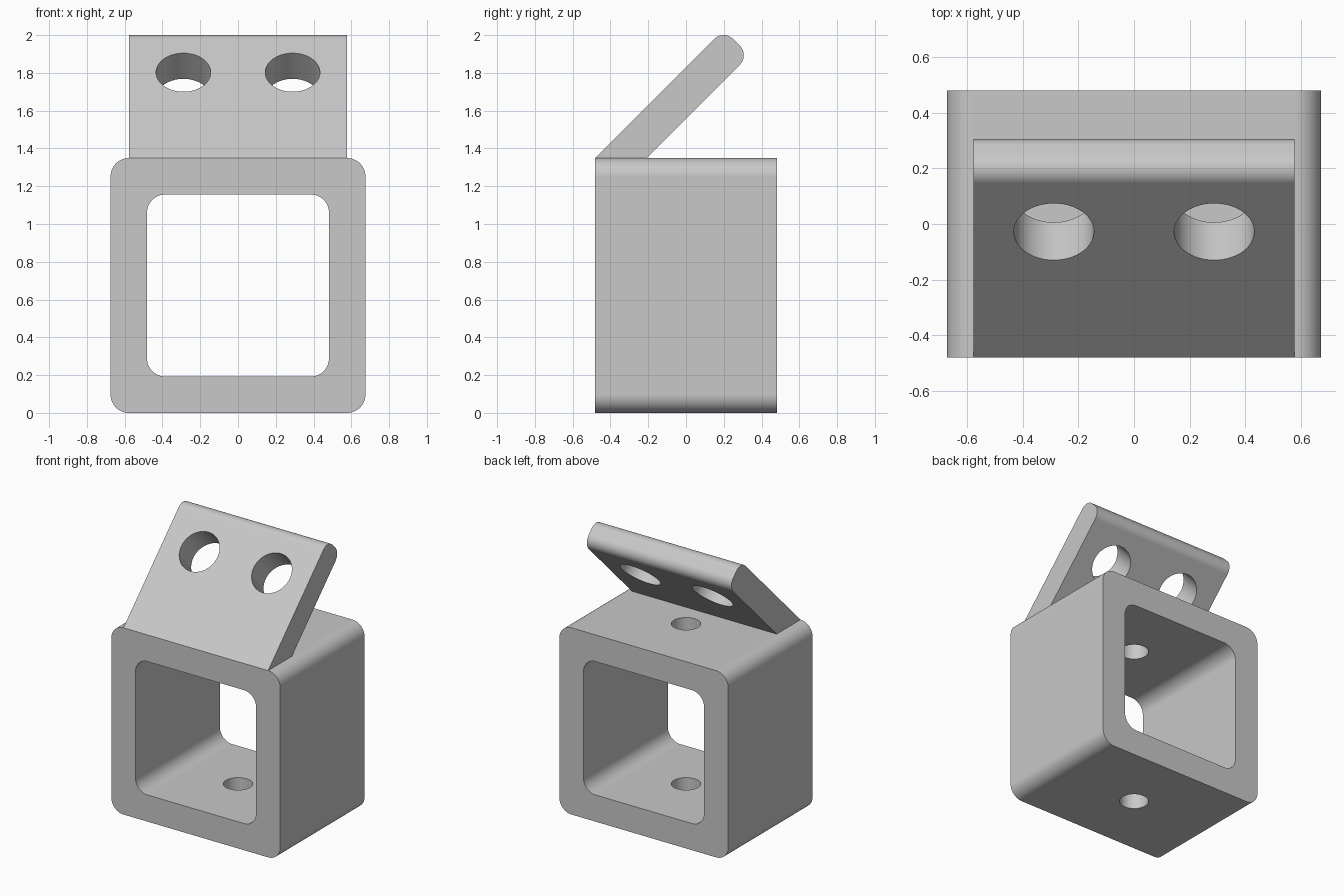
import bpy, bmesh, math
from mathutils import Vector, Matrix

U = 0.09634            # one design unit
TOP = 14 * U           # top of the square tube
HALF = 5 * U           # half depth of the tube

if "Cube" in bpy.data.objects:
    bpy.data.objects.remove(bpy.data.objects["Cube"], do_unlink=True)

grey = bpy.data.materials.new("light grey")
grey.use_nodes = True
colour = (0.58, 0.58, 0.58, 1)
grey.diffuse_color = colour
grey.node_tree.nodes["Principled BSDF"].inputs["Base Color"].default_value = colour


def fillet(corners, radii, steps=14):
    """Round the corners of a convex outline."""
    out = []
    for i, (p, r) in enumerate(zip(corners, radii)):
        p = Vector(p)
        if r == 0:
            out.append(p)
            continue
        a = (Vector(corners[i - 1]) - p).normalized()
        b = (Vector(corners[(i + 1) % len(corners)]) - p).normalized()
        half = a.angle(b) / 2
        centre = p + (a + b).normalized() * r / math.sin(half)
        start = p + a * r / math.tan(half) - centre
        end = p + b * r / math.tan(half) - centre
        sweep = start.angle(end)
        for k in range(steps + 1):
            t = k / steps
            out.append(centre + (start * math.sin((1 - t) * sweep)
                                 + end * math.sin(t * sweep)) / math.sin(sweep))
    return out


def link(name, bm):
    bmesh.ops.recalc_face_normals(bm, faces=bm.faces)
    mesh = bpy.data.meshes.new(name)
    bm.to_mesh(mesh)
    bm.free()
    obj = bpy.data.objects.new(name, mesh)
    bpy.context.scene.collection.objects.link(obj)
    return obj


def prism(name, points, length):
    """Extrude a 3D outline along a vector."""
    bm = bmesh.new()
    face = bm.faces.new([bm.verts.new(p) for p in points])
    ext = bmesh.ops.extrude_face_region(bm, geom=[face])
    moved = [v for v in ext["geom"] if isinstance(v, bmesh.types.BMVert)]
    bmesh.ops.translate(bm, verts=moved, vec=length)
    return link(name, bm)


def cylinder(name, radius, depth, matrix):
    bm = bmesh.new()
    bmesh.ops.create_cone(bm, cap_ends=True, segments=64, radius1=radius,
                          radius2=radius, depth=depth, matrix=matrix)
    return link(name, bm)


def cut(obj, cutters):
    for c in cutters:
        mod = obj.modifiers.new("cut", 'BOOLEAN')
        mod.operation = 'DIFFERENCE'
        mod.solver = 'EXACT'
        mod.object = c
    graph = bpy.context.evaluated_depsgraph_get()
    mesh = bpy.data.meshes.new_from_object(obj.evaluated_get(graph))
    obj.modifiers.clear()
    obj.data = mesh
    for c in cutters:
        bpy.data.objects.remove(c, do_unlink=True)


def finish(obj):
    obj.data.materials.clear()
    obj.data.materials.append(grey)
    bpy.ops.object.select_all(action='DESELECT')
    obj.select_set(True)
    bpy.context.view_layer.objects.active = obj
    bpy.ops.object.shade_smooth_by_angle(angle=math.radians(30))
    # keep the flats flat beside the rounded corners
    mod = obj.modifiers.new("flat normals", 'WEIGHTED_NORMAL')
    mod.keep_sharp = True


def square(half, y):
    mid = TOP / 2
    pts = [(-half, mid - half), (half, mid - half),
           (half, mid + half), (-half, mid + half)]
    return [(p.x, y, p.y) for p in fillet(pts, [U] * 4)]


# Square tube with rounded corners and a vertical hole through both walls
tube = prism("square_tube", square(7 * U, -HALF), (0, 2 * HALF, 0))
bore = prism("bore_cutter", square(5 * U, -HALF - U), (0, 2 * HALF + 2 * U, 0))
pin = cylinder("pin_cutter", U, 16 * U, Matrix.Translation((0, 0, TOP / 2)))
cut(tube, [bore, pin])
finish(tube)

# Plate leaning back at 45 degrees from the front top edge
along = Vector((1, 1)).normalized()
inward = Vector((1, -1)).normalized()
foot = Vector((-HALF, TOP))
tip = foot + along * 10 * U
outline = fillet([foot, foot + Vector((2 * math.sqrt(2) * U, 0)),
                  tip + inward * 2 * U, tip], [0, 0, 0.75 * U, 0.75 * U])
plate = prism("angled_plate", [(-6 * U, p.x, p.y) for p in outline], (12 * U, 0, 0))

# Two holes square to the plate
mid = foot + along * 6.66 * U + inward * U
holes = [cylinder("plate_hole_cutter", 1.5 * U, 4 * U,
                  Matrix.Translation((x, mid.x, mid.y))
                  @ Matrix.Rotation(math.radians(45), 4, 'X'))
         for x in (-3 * U, 3 * U)]
cut(plate, holes)
finish(plate)
